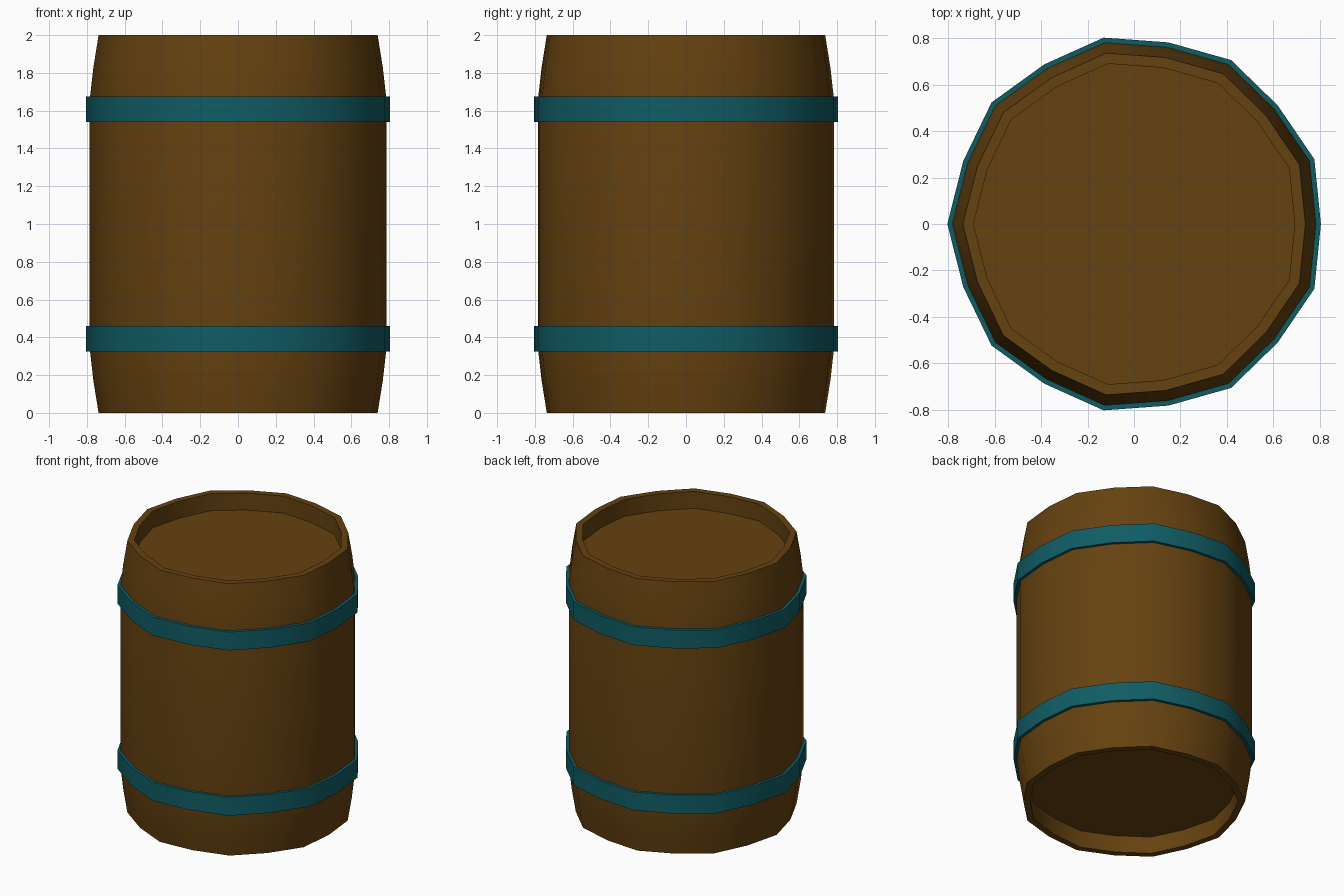
import bpy, bmesh, math

if "Cube" in bpy.data.objects:
    bpy.data.objects.remove(bpy.data.objects["Cube"])

SIDES = 18
OFFSET_X = 0.011


def material(name, rgb):
    m = bpy.data.materials.new(name)
    m.diffuse_color = (*rgb, 1)
    m.use_nodes = True
    m.node_tree.nodes["Principled BSDF"].inputs["Base Color"].default_value = m.diffuse_color
    return m


wood = material("brown wood", (0.13, 0.054, 0.005))
metal = material("teal metal", (0.005, 0.107, 0.127))


def ring(bm, scale, z):
    """Irregular 18-gon: corners at 20, 60, 100... degrees, shallow points between."""
    verts = []
    for i in range(SIDES):
        r = scale * (0.816 if i % 2 else 0.795)
        a = math.tau * i / SIDES
        verts.append(bm.verts.new((OFFSET_X * scale + r * math.cos(a), r * math.sin(a), z)))
    return verts


def build(name, profile, mat, closed=False):
    """Stack rings along a (scale, z) profile; cap the ends or close the loop."""
    bm = bmesh.new()
    rings = [ring(bm, s, z) for s, z in profile]
    pairs = list(zip(rings, rings[1:]))
    if closed:
        pairs.append((rings[-1], rings[0]))
    else:
        bm.faces.new(rings[0])
        bm.faces.new(rings[-1])
    for a, b in pairs:
        for i in range(SIDES):
            j = (i + 1) % SIDES
            bm.faces.new((a[i], a[j], b[j], b[i]))
    bmesh.ops.recalc_face_normals(bm, faces=bm.faces)
    mesh = bpy.data.meshes.new(name)
    bm.to_mesh(mesh)
    bm.free()
    mesh.materials.append(mat)
    obj = bpy.data.objects.new(name, mesh)
    bpy.context.collection.objects.link(obj)
    bpy.ops.object.select_all(action='DESELECT')
    obj.select_set(True)
    bpy.context.view_layer.objects.active = obj
    bpy.ops.object.shade_smooth_by_angle(angle=math.radians(35))


# Barrel body: recessed lid, rim, bulged wall, mirrored top to bottom
half = [(0.86, 0.125), (0.86, 0.0), (0.917, 0.0), (0.951, 0.17), (0.975, 0.34)]
build("barrel_body", half + [(s, 2 - z) for s, z in reversed(half)], wood)

# Metal hoops
for name, z0, z1 in (("lower_hoop", 0.325, 0.46), ("upper_hoop", 1.54, 1.675)):
    build(name, [(0.965, z0), (1.0, z0), (1.0, z1), (0.965, z1)], metal, closed=True)
